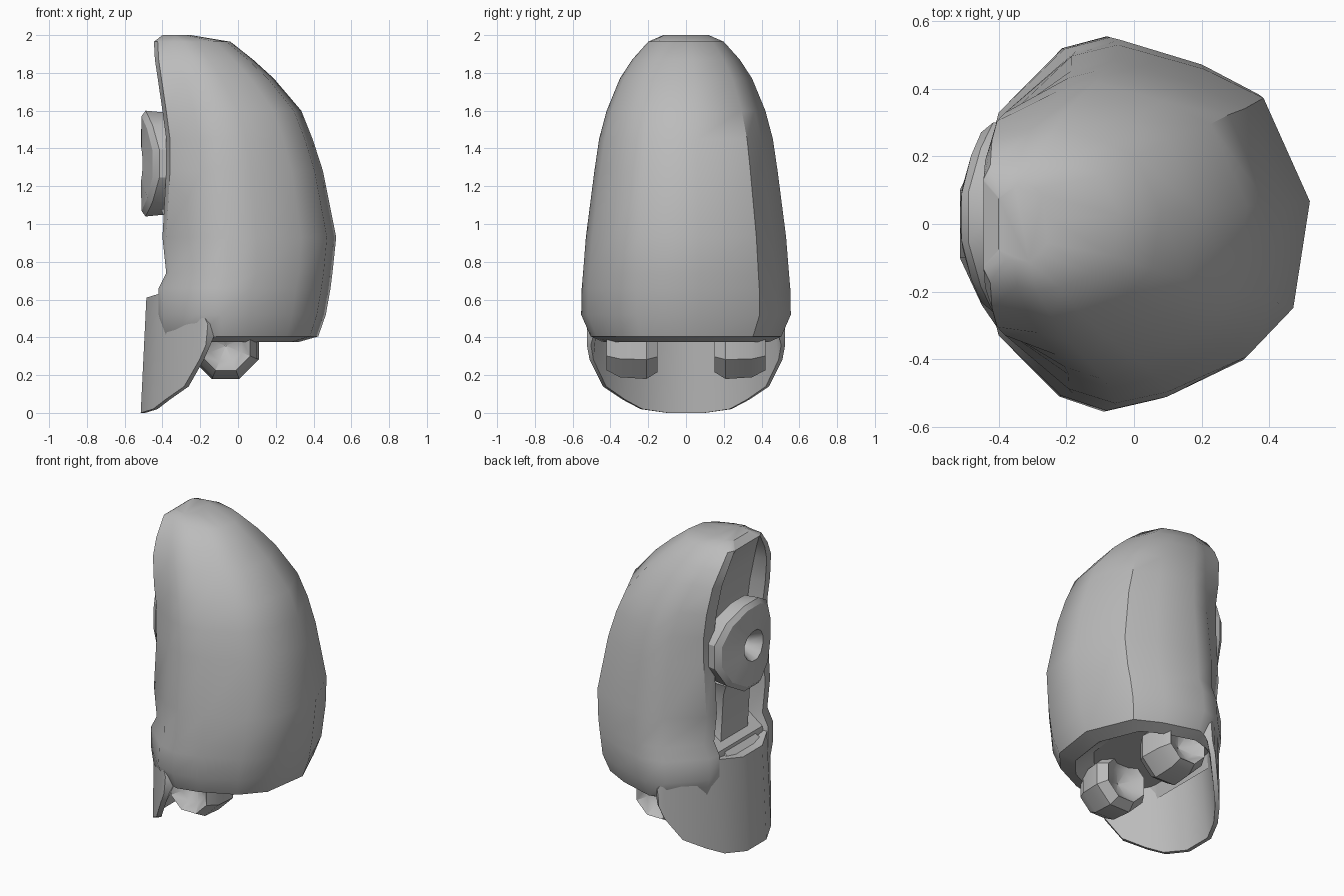
import bpy, bmesh, math
from mathutils import Vector

cube = bpy.data.objects.get("Cube")
if cube:
    bpy.data.objects.remove(cube, do_unlink=True)

grey = bpy.data.materials.new("plain_grey")
grey.use_nodes = True
GREY = (0.5, 0.5, 0.5, 1)
grey.diffuse_color = GREY
grey.node_tree.nodes["Principled BSDF"].inputs["Base Color"].default_value = GREY


def finish(bm, name, angle):
    """Turn a bmesh into a grey object with smooth faces and sharp creases."""
    bmesh.ops.recalc_face_normals(bm, faces=bm.faces)
    mesh = bpy.data.meshes.new(name)
    bm.to_mesh(mesh)
    bm.free()
    mesh.materials.append(grey)
    obj = bpy.data.objects.new(name, mesh)
    bpy.context.collection.objects.link(obj)
    bpy.ops.object.select_all(action="DESELECT")
    obj.select_set(True)
    bpy.context.view_layer.objects.active = obj
    bpy.ops.object.shade_smooth_by_angle(angle=math.radians(angle))


def loft(rings, name, angle=36, closed=False):
    """Skin a list of equal closed rings; cap the ends or join them."""
    bm = bmesh.new()
    loops = [[bm.verts.new(p) for p in ring] for ring in rings]
    pairs = list(zip(loops, loops[1:]))
    if closed:
        pairs.append((loops[-1], loops[0]))
    for a, b in pairs:
        n = len(a)
        for i in range(n):
            j = (i + 1) % n
            bm.faces.new((a[i], a[j], b[j], b[i]))
    if not closed:
        bm.faces.new(loops[0])
        bm.faces.new(loops[-1])
    finish(bm, name, angle)


# Domed shell: one plan outline, rescaled at each height, with an upright front frame
FRONT, BACK, HALF = -0.40, 0.52, 0.555
plan = [(-0.21, -0.51), (-0.07, -0.555), (0.09, -0.52), (0.33, -0.41),
        (0.47, -0.26), (0.52, 0.07), (0.38, 0.39), (0.2, 0.48), (-0.06, 0.555),
        (-0.2, 0.52)]
# height, rear x, half width, front x, recess depth
levels = [(0.46, 0.2, 0.36, -0.34, 0), (0.375, 0.32, 0.44, -0.36, 0),
          (0.405, 0.425, 0.505, -0.38, 0), (0.52, 0.465, 0.555, -0.40, 0),
          (0.66, 0.49, 0.552, -0.40, 0.03), (0.74, 0.5, 0.545, -0.36, 0.1),
          (0.93, 0.52, 0.53, -0.38, 0.1), (1.28, 0.45, 0.485, -0.36, 0.1),
          (1.45, 0.395, 0.46, -0.36, 0.1), (1.6, 0.335, 0.42, -0.38, 0.1),
          (1.77, 0.19, 0.35, -0.405, 0.08), (1.87, 0.08, 0.285, -0.42, 0.05),
          (1.965, -0.04, 0.2, -0.425, 0), (2.0, -0.25, 0.12, -0.38, 0)]
rings = []
for z, rear, half, front, depth in levels:
    k, w = (rear - front) / (BACK - FRONT), half / HALF
    corner = min(0.33, half * 0.87)
    edge = corner * 0.76
    ring = [(front, -corner, z)]
    ring += [(front + (x - FRONT) * k, y * w, z) for x, y in plan]
    ring += [(front, corner, z), (front - 0.02, edge, z), (front - 0.02 + depth, edge * 0.94, z),
             (front - 0.02 + depth, -edge * 0.94, z), (front - 0.02, -edge, z)]
    rings.append(ring)
loft(rings, "domed_shell")

# Curved lower guard: x, y, bottom z, top z, mirrored across y
half_guard = [(-0.515, 0.1, 0, 0.61), (-0.45, 0.24, 0.02, 0.63), (-0.385, 0.335, 0.07, 0.64),
              (-0.285, 0.44, 0.14, 0.6), (-0.205, 0.51, 0.28, 0.54), (-0.17, 0.525, 0.36, 0.47)]
guard = [(x, -y, b, t) for x, y, b, t in reversed(half_guard)] + half_guard
sections = []
for x, y, b, t in guard:
    inward = Vector((0.06, -0.1 * y, 0))
    low = Vector((x, y, b))
    high = Vector((x + (0.03 if abs(y) < 0.3 else 0.01), y, t))
    sections.append([low, high, high + inward, low + inward * 0.4])
loft(sections, "lower_guard")


def hollow_disc(name, profile, centre, axis, sides, bow=0):
    """Spin a closed (radius, offset) profile into a ring about x or y."""
    out = []
    for i in range(sides):
        a = math.tau * (i + 0.5) / sides
        section = []
        for r, d in profile:
            u, v = r * math.cos(a), r * math.sin(a)
            d += bow * u * u
            p = Vector((d, u, v)) if axis == "x" else Vector((u, d, v))
            section.append(p + Vector(centre))
        out.append(section)
    loft(out, name, 30, closed=True)


# Round front filter, bent around the face, with a funnel in the middle
hollow_disc("round_filter",
            [(0.28, 0.12), (0.29, 0.02), (0.26, 0), (0.1, 0.0), (0.06, 0.07), (0.03, 0.14)],
            (-0.515, 0.02, 1.32), "x", 12, bow=1.0)

# Recessed panel between the filter and the guard
panel = []
for z, w, x in ((0.6, 0.18, -0.44), (0.68, 0.14, -0.35), (1.0, 0.14, -0.37), (1.08, 0.17, -0.41)):
    panel.append([(x, -w, z), (x, w, z), (-0.26, w, z), (-0.26, -w, z)])
loft(panel, "recess_panel")

# Padded cups hanging below the shell on both sides, dished on both faces
for side, label in ((1, "rear"), (-1, "front")):
    hollow_disc(label + "_side_cup",
                [(0.15, 0), (0.19, side * 0.06), (0.18, side * 0.2), (0.14, side * 0.27),
                 (0.09, side * 0.22), (0.003, side * 0.18), (0.003, side * 0.08),
                 (0.09, side * 0.05)],
                (-0.065, side * 0.15, 0.355), "y", 8)
